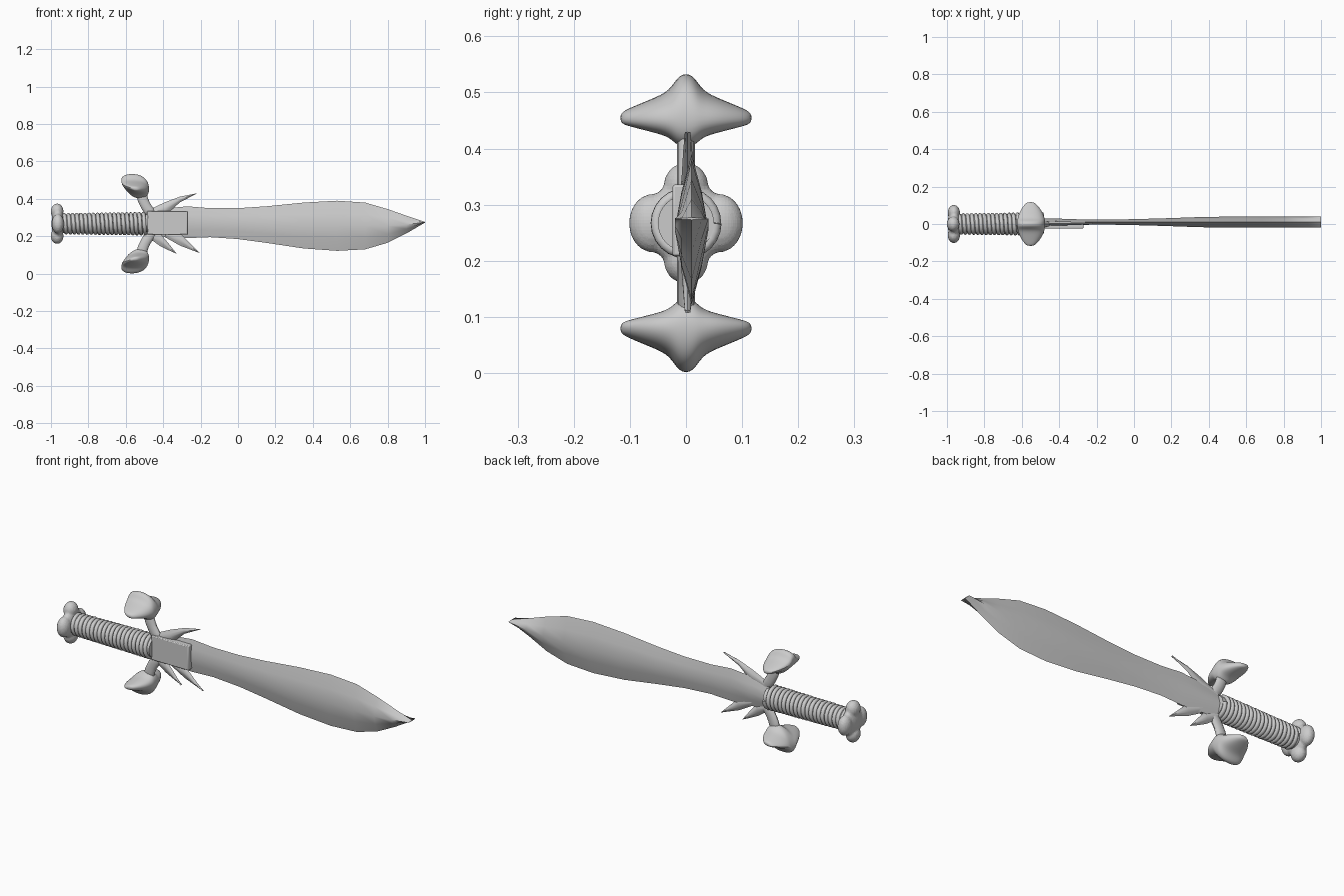
import bpy, bmesh, math
from mathutils import Vector

cube = bpy.data.objects.get("Cube")
if cube:
    bpy.data.objects.remove(cube, do_unlink=True)

AXIS_Z = 0.267  # height of the sword's long axis

steel = bpy.data.materials.new("grey_steel")
steel.use_nodes = True
GREY = (0.6, 0.6, 0.6, 1)
steel.diffuse_color = GREY
steel.node_tree.nodes["Principled BSDF"].inputs["Base Color"].default_value = GREY


def finish(obj, angle=40):
    obj.data.materials.clear()
    obj.data.materials.append(steel)
    bpy.ops.object.select_all(action="DESELECT")
    obj.select_set(True)
    bpy.context.view_layer.objects.active = obj
    bpy.ops.object.shade_smooth_by_angle(angle=math.radians(angle))
    return obj


def loft(name, rings, angle=40, subdivisions=0):
    """Skin a list of equal-length point rings and cap both ends."""
    bm = bmesh.new()
    loops = [[bm.verts.new(p) for p in ring] for ring in rings]
    n = len(loops[0])
    for a, b in zip(loops, loops[1:]):
        for i in range(n):
            j = (i + 1) % n
            bm.faces.new((a[i], a[j], b[j], b[i]))
    bm.faces.new(loops[0])
    bm.faces.new(loops[-1])
    bmesh.ops.recalc_face_normals(bm, faces=bm.faces)
    mesh = bpy.data.meshes.new(name)
    bm.to_mesh(mesh)
    bm.free()
    obj = bpy.data.objects.new(name, mesh)
    bpy.context.collection.objects.link(obj)
    if subdivisions:
        mod = obj.modifiers.new("smooth", "SUBSURF")
        mod.levels = mod.render_levels = subdivisions
    return finish(obj, angle)


def edged_section(x, top, bottom, thick, y=0.01):
    """Lens section with a sharp upper and lower edge."""
    mid, h = (top + bottom) / 2, (top - bottom) / 2
    shape = [(0, 1), (-0.6, 0.5), (-1, 0), (-0.6, -0.5),
             (0, -1), (0.6, -0.5), (1, 0), (0.6, 0.5)]
    return [(x, y + a * thick, mid + b * h) for a, b in shape]


# Blade: x, upper edge, lower edge, half thickness
blade = [(-0.49, 0.33, 0.205, 0.02), (-0.38, 0.35, 0.195, 0.018),
         (-0.27, 0.36, 0.19, 0.014), (-0.15, 0.35, 0.195, 0.013),
         (0, 0.35, 0.185, 0.016), (0.15, 0.36, 0.165, 0.02),
         (0.35, 0.38, 0.135, 0.027), (0.53, 0.39, 0.122, 0.03),
         (0.68, 0.38, 0.13, 0.03), (0.8, 0.345, 0.165, 0.03),
         (0.9, 0.31, 0.215, 0.03), (1, 0.277, 0.273, 0.03)]
loft("blade", [edged_section(*s) for s in blade], 50)

# Thorns swept back along the root of the blade
thorns = {
    "upper_thorn": [(-0.48, 0.34, 0.3), (-0.39, 0.382, 0.31),
                    (-0.31, 0.412, 0.382), (-0.22, 0.43, 0.428)],
    "lower_rear_thorn": [(-0.49, 0.24, 0.2), (-0.42, 0.22, 0.15),
                         (-0.37, 0.16, 0.125), (-0.33, 0.109, 0.107)],
    "lower_front_thorn": [(-0.39, 0.24, 0.195), (-0.31, 0.215, 0.15),
                          (-0.26, 0.165, 0.131), (-0.205, 0.112, 0.11)],
}
for name, stations in thorns.items():
    loft(name, [edged_section(*s, 0.014 - 0.003 * i, 0.003)
                for i, s in enumerate(stations)], 50)

# Rectangular plate on the front of the blade root
bpy.ops.mesh.primitive_cube_add(size=1, location=(-0.378, -0.008, 0.272))
plate = bpy.context.object
plate.name = "root_plate"
plate.scale = (0.215, 0.032, 0.127)
bpy.ops.object.transform_apply(location=False, rotation=False, scale=True)
bevel = plate.modifiers.new("bevel", "BEVEL")
bevel.width, bevel.segments = 0.004, 2
finish(plate)

# Grip core
bpy.ops.mesh.primitive_cylinder_add(vertices=32, radius=0.05, depth=0.48,
                                    location=(-0.72, 0, AXIS_Z),
                                    rotation=(0, math.pi / 2, 0))
bpy.context.object.name = "grip_core"
finish(bpy.context.object)

# Cord wound around the grip
TURNS, STEPS = 20, 24
curve = bpy.data.curves.new("grip_cord", "CURVE")
curve.dimensions = "3D"
curve.bevel_depth, curve.bevel_resolution = 0.0105, 2
curve.use_fill_caps = True
spline = curve.splines.new("POLY")
count = TURNS * STEPS
spline.points.add(count)
for i, p in enumerate(spline.points):
    t, a = i / count, 2 * math.pi * i / STEPS
    r = 0.047 + 0.006 * t
    p.co = (-0.935 + 0.445 * t, r * math.cos(a), AXIS_Z + r * math.sin(a), 1)
cord = bpy.data.objects.new("grip_cord", curve)
bpy.context.collection.objects.link(cord)
bpy.ops.object.select_all(action="DESELECT")
cord.select_set(True)
bpy.context.view_layer.objects.active = cord
bpy.ops.object.convert(target="MESH")
finish(bpy.context.object, 60)

# Pommel: a core and four knobs fused together
lobes = [((-0.962, 0, 0), (0.035, 0.075, 0.075))]
for s in (-1, 1):
    lobes.append(((-0.963, s * 0.06, 0), (0.033, 0.042, 0.052)))
    lobes.append(((-0.967, 0, s * 0.066), (0.034, 0.04, 0.042)))
parts = []
for loc, size in lobes:
    bpy.ops.mesh.primitive_uv_sphere_add(segments=24, ring_count=16, radius=1,
                                         location=Vector(loc) + Vector((0, 0, AXIS_Z)))
    bpy.context.object.scale = size
    parts.append(bpy.context.object)
for p in parts:
    p.select_set(True)
bpy.context.view_layer.objects.active = parts[0]
bpy.ops.object.join()
pommel = bpy.context.object
pommel.name = "pommel"
bpy.ops.object.transform_apply(location=True, rotation=True, scale=True)
remesh = pommel.modifiers.new("fuse", "REMESH")
remesh.mode, remesh.voxel_size = "VOXEL", 0.006
relax = pommel.modifiers.new("relax", "SMOOTH")
relax.iterations = 3
finish(pommel, 80)

# Guard arms: a flat curved neck and a head with a horn to each side
HEAD = [(-0.635, 0.505), (-0.605, 0.535), (-0.53, 0.535), (-0.485, 0.505),
        (-0.47, 0.45), (-0.485, 0.405), (-0.545, 0.395), (-0.6, 0.44)]
CX, CZ = -0.555, 0.452
HORN = [(0.118, 0.22, 0.14), (0.1, 0.5, 0.25), (0.06, 0.85, 0.45),
        (0.028, 0.97, 0.62), (0.013, 1, 1)]  # side offset, x and z scale
NECK = [(-0.455, 0.3, 0.035), (-0.485, 0.35, 0.032),
        (-0.51, 0.39, 0.03), (-0.52, 0.45, 0.035)]  # x, z, half width

for side, flip in (("upper", 1), ("lower", -1)):
    def place(x, y, z):
        return (x, y, AXIS_Z + flip * (z - AXIS_Z))

    spans = [(-y, a, b) for y, a, b in HORN] + HORN[::-1]
    loft(side + "_guard_head",
         [[place(CX + a * (x - CX), y, CZ + b * (z - CZ)) for x, z in HEAD]
          for y, a, b in spans], 80, 2)
    loft(side + "_guard_neck",
         [[place(x - w, 0, z - 0.01), place(x - w * 0.6, -0.017, z),
           place(x + w * 0.6, -0.017, z), place(x + w, 0, z + 0.01),
           place(x + w * 0.6, 0.017, z), place(x - w * 0.6, 0.017, z)]
          for x, z, w in NECK], 80, 1)
